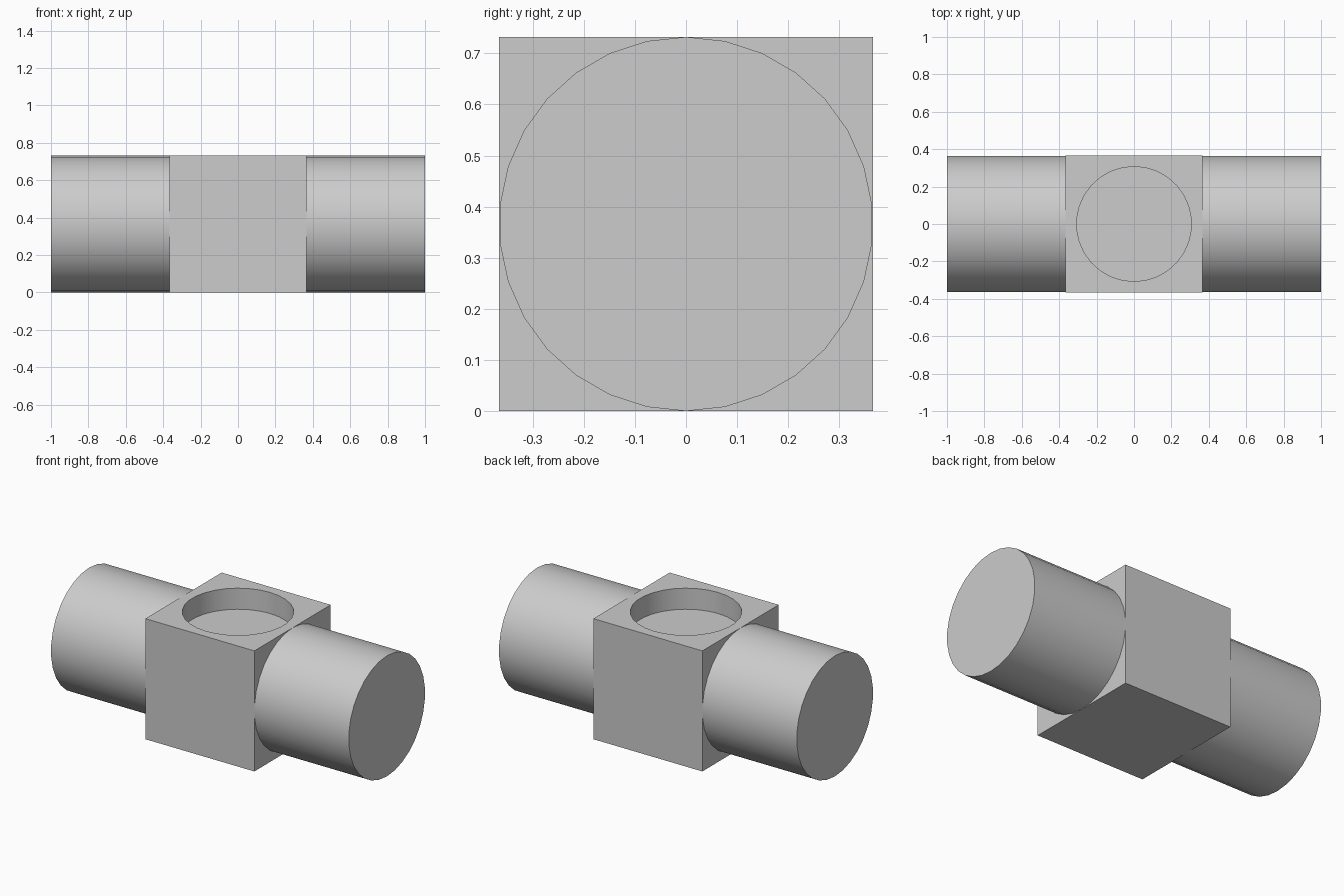
import bpy
from math import pi, radians

default = bpy.data.objects.get("Cube")
if default:
    bpy.data.objects.remove(default, do_unlink=True)

SIDE = 0.732
R = SIDE / 2
SIDES = 30
HOLE_R, HOLE_DEPTH = 0.307, 0.128

grey = bpy.data.materials.new("plain_grey")
grey.use_nodes = True
colour = (0.604, 0.604, 0.604, 1)
grey.diffuse_color = colour
grey.node_tree.nodes["Principled BSDF"].inputs["Base Color"].default_value = colour


def cylinder(name, radius, depth, location, rotation=(0, 0, 0)):
    bpy.ops.mesh.primitive_cylinder_add(vertices=SIDES, radius=radius, depth=depth,
                                        location=location, rotation=rotation)
    obj = bpy.context.object
    obj.name = name
    obj.data.materials.append(grey)
    bpy.ops.object.shade_smooth_by_angle(angle=radians(30))
    return obj


# Central block
bpy.ops.mesh.primitive_cube_add(size=SIDE, location=(0, 0, R))
block = bpy.context.object
block.name = "central_block"
block.data.materials.append(grey)

# Shallow round socket in the top of the block
cutter = cylinder("socket_cutter", HOLE_R, HOLE_DEPTH * 2, (0, 0, SIDE))
cutter.hide_render = True
cut = block.modifiers.new("socket", "BOOLEAN")
cut.operation = "DIFFERENCE"
cut.solver = "EXACT"
cut.object = cutter
bpy.ops.object.select_all(action="DESELECT")
block.select_set(True)
bpy.context.view_layer.objects.active = block
bpy.ops.object.modifier_apply(modifier=cut.name)
bpy.data.objects.remove(cutter, do_unlink=True)
bpy.ops.object.shade_smooth_by_angle(angle=radians(30))

# Round arms on both sides, slightly sunk into the block
inner = R - 0.01
for name, side in (("left_arm", 1), ("right_arm", -1)):
    cylinder(name, R, 1 - inner, (side * (1 + inner) / 2, 0, R), (pi / 2, 0, pi / 2))
